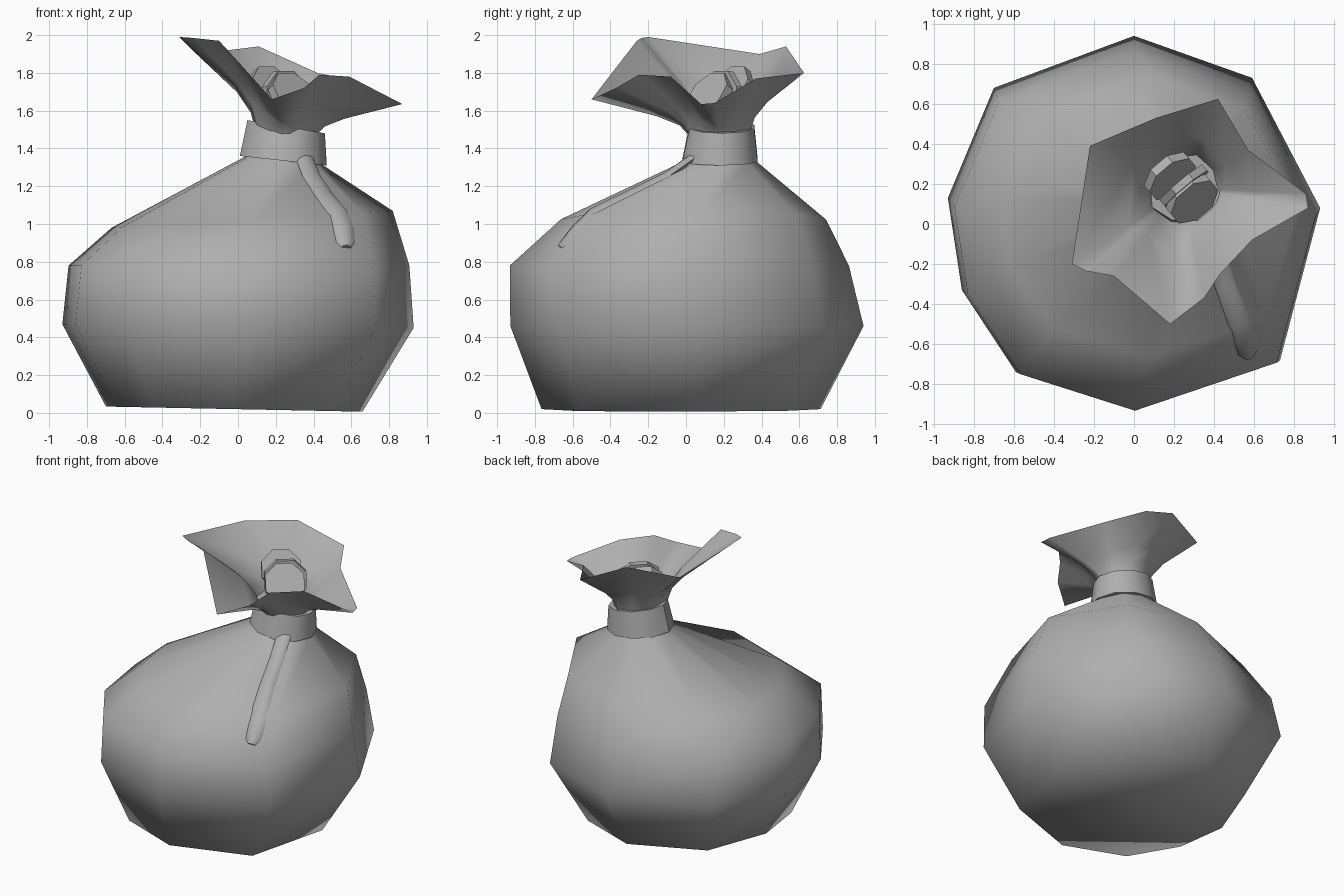
import bpy, bmesh, math
from mathutils import Vector
from mathutils.bvhtree import BVHTree

cube = bpy.data.objects.get("Cube")
if cube:
    bpy.data.objects.remove(cube, do_unlink=True)

grey = bpy.data.materials.new("sack grey")
grey.use_nodes = True
colour = (0.43, 0.43, 0.43, 1)
grey.diffuse_color = colour
grey.node_tree.nodes["Principled BSDF"].inputs["Base Color"].default_value = colour


def loft(name, rings, cap_start=True, cap_end=True, smooth=True):
    """Skin a list of equal-length point rings into one object."""
    bm = bmesh.new()
    rows = [[bm.verts.new(p) for p in ring] for ring in rings]
    n = len(rows[0])
    for a, b in zip(rows, rows[1:]):
        for i in range(n):
            j = (i + 1) % n
            bm.faces.new((a[i], a[j], b[j], b[i]))
    if cap_start:
        bm.faces.new(rows[0][::-1])
    if cap_end:
        bm.faces.new(rows[-1])
    bmesh.ops.recalc_face_normals(bm, faces=bm.faces)
    for f in bm.faces:
        f.smooth = smooth
    mesh = bpy.data.meshes.new(name)
    bm.to_mesh(mesh)
    bm.free()
    mesh.materials.append(grey)
    obj = bpy.data.objects.new(name, mesh)
    bpy.context.collection.objects.link(obj)
    return obj


def sharpen(obj, degrees):
    bpy.ops.object.select_all(action="DESELECT")
    obj.select_set(True)
    bpy.context.view_layer.objects.active = obj
    bpy.ops.object.shade_smooth_by_angle(angle=math.radians(degrees))


# Sack body: one uneven outline, moved and scaled at each level
outline = [(0, .94), (-.70, .68), (-.93, .13), (-.86, -.33), (-.59, -.74),
           (0, -.93), (.73, -.68), (.93, .08), (.59, .73)]
# centre x, centre y, scale x, scale y, height, tilt along x
levels = [(-.02, -.03, .73, .79, .02, -.02),
          (0, 0, 1, 1, .46, -.01),
          (.005, -.04, .97, .96, .78, 0),
          (.075, .035, .80, .75, 1.025, .06),
          (.24, .18, .22, .20, 1.335, -.1),
          (.25, .19, .18, .17, 1.45, -.1)]
body = loft("sack_body", [
    [(cx + sx * x, cy + sy * y, z + tilt * sx * x) for x, y in outline]
    for cx, cy, sx, sy, z, tilt in levels])


# Tied collar around the neck
def collar_ring(cx, cy, rx, ry, z, tilt, sides=10):
    ring = []
    for i in range(sides):
        a = math.tau * i / sides
        x, y = rx * math.cos(a), ry * math.sin(a)
        ring.append((cx + x, cy + y, z + tilt * x))
    return ring


collar = loft("neck_collar", [
    collar_ring(.24, .18, .23, .21, 1.335, -.11),
    collar_ring(.255, .19, .205, .18, 1.515, -.17)])
sharpen(collar, 40)

# Flared cloth mouth, spreading from the neck to a wavy rim
rim = [Vector(p) for p in (
    (-.31, -.20, 1.99), (-.24, -.235, 1.985), (-.10, -.26, 1.97),
    (.18, -.50, 1.66), (.35, -.37, 1.72), (.43, -.25, 1.79),
    (.59, -.08, 1.78), (.87, .08, 1.635), (.86, .15, 1.64),
    (.57, .37, 1.77), (.42, .625, 1.80), (.11, .53, 1.94), (-.22, .39, 1.90))]
neck = []
for p in rim:
    d = Vector((p.x - .25, p.y - .18, 0)).normalized()
    neck.append(Vector((.25, .18, 1.47)) + d * .165)
mouth = []
for spread, rise in ((0, 0), (.10, .28), (.33, .53), (1, 1)):
    mouth.append([(a.x + (b.x - a.x) * spread, a.y + (b.y - a.y) * spread,
                   a.z + (b.z - a.z) * rise) for a, b in zip(neck, rim)])
loft("cloth_mouth", mouth, False, False)


# Coins standing in the mouth
def coin(name, centre, axis, radius, thickness, sides=8):
    axis = Vector(axis).normalized()
    u = axis.cross(Vector((0, 0, 1))).normalized()
    v = axis.cross(u)
    rings = []
    for s in (-.5, .5):
        rings.append([Vector(centre) + axis * thickness * s
                      + (u * math.cos(a) + v * math.sin(a)) * radius
                      for a in (math.tau * (i + .5) / sides for i in range(sides))])
    loft(name, rings, smooth=False)


coin("back_coin", (.18, .24, 1.71), (.55, -.65, .5), .14, .05)
coin("middle_coin", (.25, .19, 1.67), (.64, -.77, .1), .15, .04)
coin("front_coin", (.29, .125, 1.68), (.55, -.65, .6), .14, .05)

# Loose tie end, laid along the body surface
tree = BVHTree.FromObject(body, bpy.context.evaluated_depsgraph_get())
path = [Vector(p) for p in ((.34, .06, 1.35), (.39, -.10, 1.26), (.46, -.32, 1.16),
                            (.53, -.50, 1.07), (.565, -.60, 1.0), (.57, -.64, .90),
                            (.57, -.655, .87))]
widths = [.05, .05, .052, .057, .057, .052, .025]
spots = [tree.find_nearest(p)[:2] for p in path]
strap = []
for i, (spot, normal) in enumerate(spots):
    along = spots[min(i + 1, len(path) - 1)][0] - spots[max(i - 1, 0)][0]
    side = along.cross(normal).normalized()
    out = normal * .022
    strap.append([spot + side * widths[i] * math.cos(a) + out * math.sin(a)
                  for a in (math.tau * k / 8 for k in range(8))])
sharpen(loft("tie_end", strap), 50)
